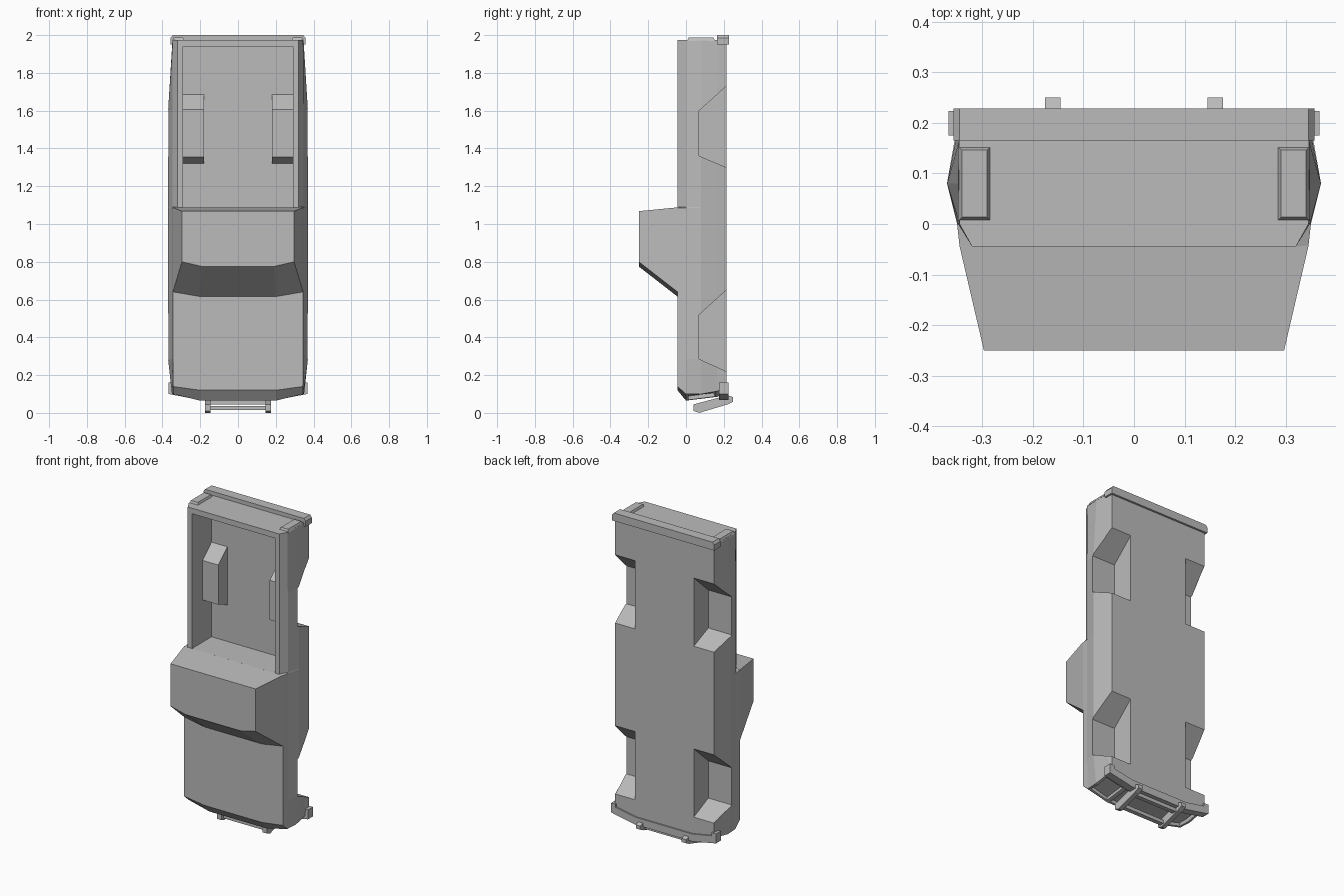
import bpy, bmesh

if "Cube" in bpy.data.objects:
    bpy.data.objects.remove(bpy.data.objects["Cube"])

grey = bpy.data.materials.new("light_grey")
grey.diffuse_color = (0.5, 0.5, 0.5, 1)
grey.use_nodes = True
grey.node_tree.nodes["Principled BSDF"].inputs["Base Color"].default_value = grey.diffuse_color


def finish(name, bm):
    bmesh.ops.recalc_face_normals(bm, faces=bm.faces[:])
    me = bpy.data.meshes.new(name)
    bm.to_mesh(me)
    bm.free()
    me.materials.append(grey)
    ob = bpy.data.objects.new(name, me)
    bpy.context.collection.objects.link(ob)
    return ob


def prism(name, pts, axis, a, b, bevel=0):
    """Extrude a profile along x (pts are y,z) or along y (pts are x,z)."""
    bm = bmesh.new()
    pos = (lambda p, t: (t, p[0], p[1])) if axis == 'x' else (lambda p, t: (p[0], t, p[1]))
    lo = [bm.verts.new(pos(p, a)) for p in pts]
    hi = [bm.verts.new(pos(p, b)) for p in pts]
    bm.faces.new(lo)
    bm.faces.new(hi)
    n = len(pts)
    for i in range(n):
        j = (i + 1) % n
        bm.faces.new((lo[i], lo[j], hi[j], hi[i]))
    return finish(name, bm)


def box(name, x0, x1, y0, y1, z0, z1):
    return prism(name, [(y0, z0), (y1, z0), (y1, z1), (y0, z1)], 'x', x0, x1)


def boolean(target, tool, op):
    m = target.modifiers.new(tool.name, 'BOOLEAN')
    m.operation, m.object, m.solver = op, tool, 'EXACT'
    bpy.context.view_layer.objects.active = target
    bpy.ops.object.modifier_apply(modifier=m.name)
    bpy.data.objects.remove(tool)


# Body: lofted sections along z, nose at the bottom
YS = [-0.045, 0.0, 0.08, 0.165, 0.215]
sections = [  # half widths, heights
    ([.345, .345, .350, .347, .345], [.14, .10, .10, .115, .14]),
    ([.345, .350, .370, .355, .345], [.285] * 5),
    ([.345, .350, .370, .355, .345], [1.085] * 5),
    ([.320, .348, .370, .355, .345], [1.09] * 5),
    ([.320, .348, .370, .355, .345], [1.60] * 5),
    ([.320, .345, .347, .346, .345], [1.975] * 5),
]
bm = bmesh.new()
rings = []
for xs, zs in sections:
    right = [bm.verts.new((x, y, z)) for x, y, z in zip(xs, YS, zs)]
    left = [bm.verts.new((-x, y, z)) for x, y, z in zip(xs, YS, zs)]
    rings.append(right + left[::-1])
nose = [(-.045, .12), (0, .065), (.165, .085), (.215, .11)]
nr = [bm.verts.new((.2, y, z)) for y, z in nose]
nl = [bm.verts.new((-.2, y, z)) for y, z in nose]
for k in range(len(rings) - 1):
    a, b = rings[k], rings[k + 1]
    for i in range(10):
        j = (i + 1) % 10
        edge = [a[i], a[j]]
        if k == 0 and i == 4:
            edge = [a[4], nr[3], nl[3], a[5]]
        if k == 0 and i == 9:
            edge = [a[9], nl[0], nr[0], a[0]]
        bm.faces.new(edge + [b[j], b[i]])
bm.faces.new(rings[-1])
# Nose faces: centre and two side panels, with recessed grille and lights
R, L = rings[0][:5], rings[0][:4:-1]
panels = []
for i in range(3):
    f = bm.faces.new((nr[i], nr[i + 1], nl[i + 1], nl[i]))
    if i == 1:
        panels.append(f)
for o, n in ((R, nr), (L, nl)):
    bm.faces.new((o[0], o[1], n[1], n[0]))
    panels.append(bm.faces.new((o[1], o[2], o[3], n[2], n[1])))
    bm.faces.new((o[3], o[4], n[3], n[2]))
bmesh.ops.recalc_face_normals(bm, faces=bm.faces[:])
bmesh.ops.inset_individual(bm, faces=panels, thickness=.018, depth=0)
bmesh.ops.inset_individual(bm, faces=panels, thickness=.003, depth=-.02)
body = finish("body", bm)

# Cargo bed, wheel housings inside it, and four wheel wells
boolean(body, box("bed_cutter", -.29, .29, -.2, .15, 1.088, 1.94), 'DIFFERENCE')
for s in (-1, 1):
    housing = prism("housing", [(.06, 1.355), (.06, 1.605), (.16, 1.695), (.16, 1.315)],
                    'x', s * .18, s * .30)
    boolean(body, housing, 'UNION')
for z0, z1, z2, z3 in ((.22, .285, .52, .65), (1.30, 1.36, 1.60, 1.73)):
    for s in (-1, 1):
        k = .03 / .14  # carry the slopes on past the underside
        pts = [(.07, z1), (.07, z2), (.245, z3 + (z3 - z2) * k), (.245, z0 - (z1 - z0) * k)]
        boolean(body, prism("well", pts, 'x', s * .205, s * .5), 'DIFFERENCE')

# Cab with angled windscreen, base outline joined to roof outline
bm = bmesh.new()
base = [(.345, .64), (.2, .615), (-.2, .615), (-.345, .64), (-.345, 1.088), (.345, 1.088)]
roof = [(.297, .80), (.19, .775), (-.19, .775), (-.297, .80), (-.297, 1.068), (.297, 1.068)]
lo = [bm.verts.new((x, -.044, z)) for x, z in base]
hi = [bm.verts.new((x, -.25, z)) for x, z in roof]
bm.faces.new(lo)
bm.faces.new(hi)
for i in range(6):
    j = (i + 1) % 6
    bm.faces.new((lo[i], lo[j], hi[j], hi[i]))
finish("cab", bm)

# Front bumper wraps round the nose
half = [(.367, .16), (.367, .10), (.2, .068)]
inner = [(.2, .115), (.335, .14), (.335, .16)]
mirror = lambda pts: [(-x, z) for x, z in reversed(pts)]
prism("front_bumper", half + mirror(half) + mirror(inner) + inner[:],
      'y', .175, .224)

# Rear bumper with chamfered ends
prism("rear_bumper", [(-.357, 1.95), (.357, 1.95), (.357, 1.985), (.345, 2.0),
                      (-.345, 2.0), (-.357, 1.985)], 'y', .165, .228)

# Tail lights
for side, s in (("left", -1), ("right", 1)):
    bm = bmesh.new()
    rows = []
    for z, d in ((1.97, 0), (1.988, .008)):
        rows.append([bm.verts.new((s * x, y, z)) for x, y in
                     ((.283 + d, .006 + d), (.348 - d, .006 + d),
                      (.348 - d, .154 - d), (.283 + d, .154 - d))])
    bm.faces.new(rows[0])
    bm.faces.new(rows[1])
    for i in range(4):
        j = (i + 1) % 4
        bm.faces.new((rows[0][i], rows[0][j], rows[1][j], rows[1][i]))
    finish(side + "_tail_light", bm)
    # Push bar post
    prism(side + "_push_bar_post", [(.04, .01), (.07, 0), (.22, .045), (.25, .06),
                                    (.25, .083), (.22, .093), (.04, .045)],
          'x', s * .145, s * .176)

# Push bar cross rods
for i, (y, z) in enumerate(((.075, .025), (.185, .055))):
    box("push_bar_rod_%d" % (i + 1), -.15, .15, y - .014, y + .014, z - .011, z + .011)
